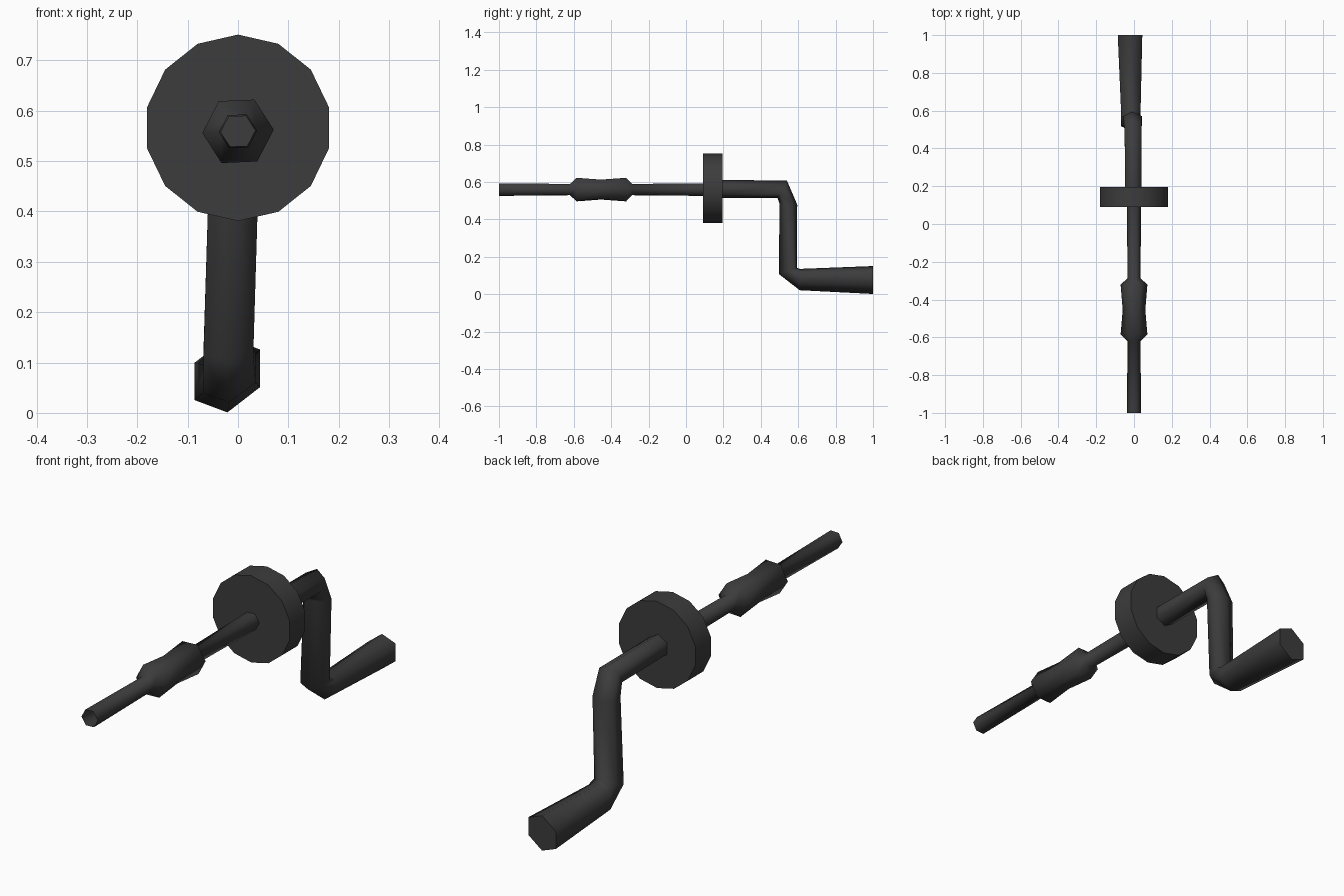
import bpy
import bmesh
from math import sin, cos, tau, radians
from mathutils import Vector

cube = bpy.data.objects.get("Cube")
if cube:
    bpy.data.objects.remove(cube)

# One dark grey for everything
grey = bpy.data.materials.new("dark grey")
grey.use_nodes = True
colour = (0.045, 0.045, 0.045, 1)
grey.diffuse_color = colour
grey.node_tree.nodes["Principled BSDF"].inputs["Base Color"].default_value = colour


def loft(name, rings, sides, phase, cap_start, cap_end, smooth_angle):
    """Skin rings given as (centre, tilt toward +y, half width, half height, skew)."""
    bm = bmesh.new()
    loops = []
    for centre, tilt, wide, high, skew in rings:
        up = Vector((0, sin(radians(tilt)), cos(radians(tilt))))
        loop = []
        for i in range(sides):
            a = radians(phase) + tau * i / sides
            x = wide * cos(a)
            loop.append(bm.verts.new(Vector(centre) + Vector((x, 0, 0))
                                     + up * (high * sin(a) + skew * x)))
        loops.append(loop)
    for a, b in zip(loops, loops[1:]):
        for i in range(sides):
            j = (i + 1) % sides
            bm.faces.new((a[i], b[i], b[j], a[j]))
    if cap_start:
        bm.faces.new(loops[0])
    if cap_end:
        bm.faces.new(loops[-1][::-1])
    mesh = bpy.data.meshes.new(name)
    bm.to_mesh(mesh)
    bm.free()
    mesh.materials.append(grey)
    obj = bpy.data.objects.new(name, mesh)
    bpy.context.collection.objects.link(obj)
    bpy.ops.object.select_all(action='DESELECT')
    obj.select_set(True)
    bpy.context.view_layer.objects.active = obj
    bpy.ops.object.shade_smooth_by_angle(angle=radians(smooth_angle))
    return obj


# Hollow hexagonal shaft with a waisted grip, open at the front
profile = [(-1, 0.038), (-0.62, 0.034), (-0.585, 0.071), (-0.455, 0.060),
           (-0.32, 0.071), (-0.288, 0.034), (0.095, 0.038)]
loft("shaft_with_grip", [((0, y, 0.559), 0, r, r, 0) for y, r in profile],
     6, 2.5, False, False, 65)

# Wheel
loft("wheel", [((0, y, 0.566), 0, 0.185, 0.185, 0) for y in (0.09, 0.195)],
     14, 90, True, True, 30)

# Bent crank arm flaring into the handle
crank = [((-0.004, 0.19, 0.562), 0, 0.049, 0.049, 0),
         ((-0.005, 0.515, 0.56), 28, 0.052, 0.053, 0),
         ((-0.008, 0.547, 0.482), 95, 0.057, 0.048, 0),
         ((-0.019, 0.546, 0.123), 71, 0.057, 0.051, 0.1),
         ((-0.017, 0.608, 0.078), 0, 0.06, 0.057, 0.2),
         ((-0.021, 1, 0.0755), 0, 0.075, 0.0745, 0.2)]
loft("crank_handle", crank, 6, 90, False, True, 75)
